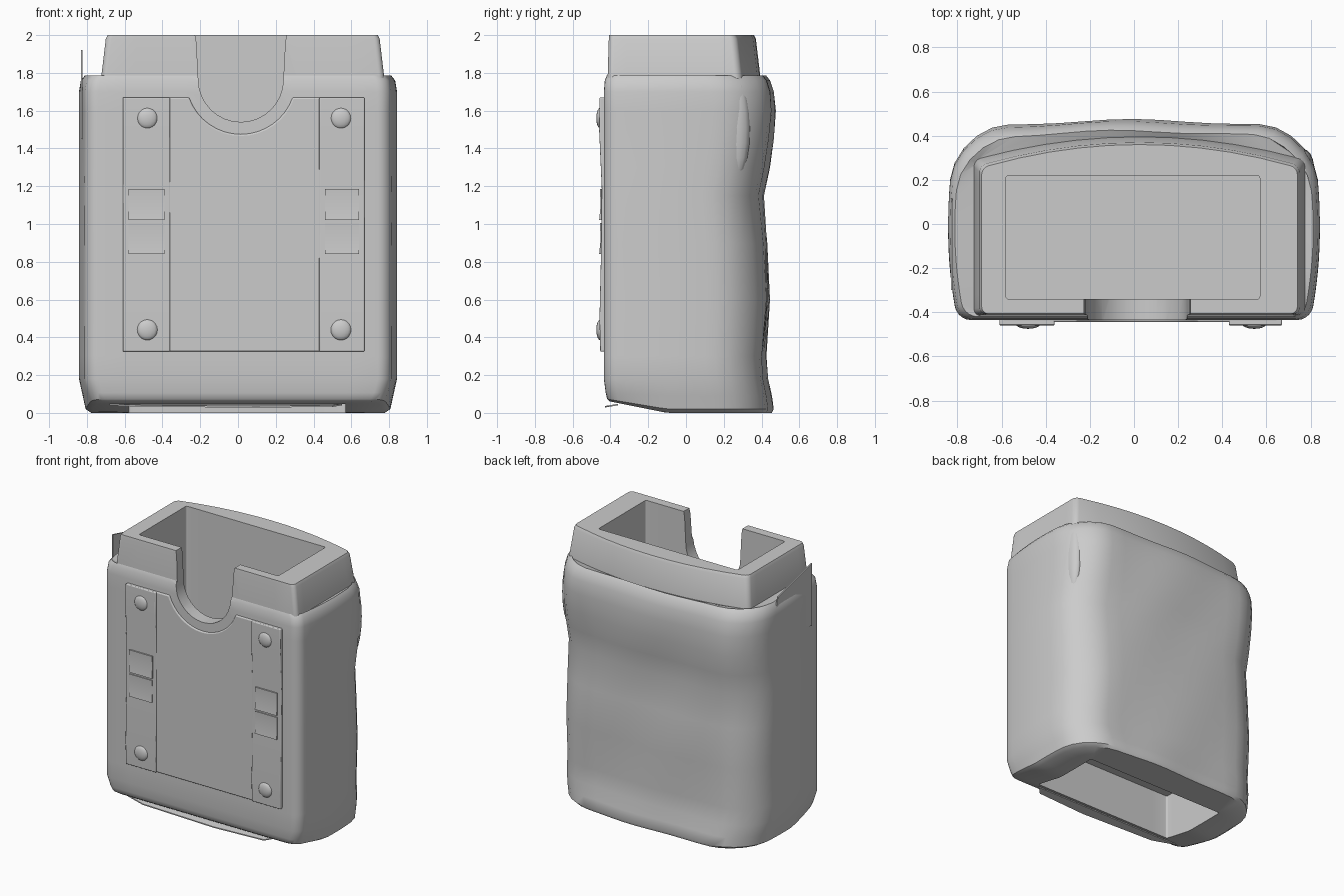
import bpy, bmesh, math
from mathutils import Vector

if "Cube" in bpy.data.objects:
    bpy.data.objects.remove(bpy.data.objects["Cube"], do_unlink=True)

grey = bpy.data.materials.new("plain grey")
grey.use_nodes = True
grey.diffuse_color = (0.6, 0.6, 0.6, 1)
grey.node_tree.nodes["Principled BSDF"].inputs["Base Color"].default_value = grey.diffuse_color


def add_object(name, bm):
    """Turn a bmesh into a grey object."""
    bmesh.ops.recalc_face_normals(bm, faces=bm.faces)
    mesh = bpy.data.meshes.new(name)
    bm.to_mesh(mesh)
    bm.free()
    mesh.materials.append(grey)
    ob = bpy.data.objects.new(name, mesh)
    bpy.context.collection.objects.link(ob)
    return ob


def prism(name, points, offset):
    """Extrude a closed outline by an offset."""
    bm = bmesh.new()
    face = bm.faces.new([bm.verts.new(point) for point in points])
    result = bmesh.ops.extrude_face_region(bm, geom=[face])
    moved = [item for item in result["geom"] if isinstance(item, bmesh.types.BMVert)]
    bmesh.ops.translate(bm, vec=offset, verts=moved)
    return add_object(name, bm)


def soften(ob, width):
    """Round the edges of an object."""
    rounding = ob.modifiers.new("soft edges", "BEVEL")
    rounding.width, rounding.segments = width, 3


def ellipsoid(name, centre, radii):
    bm = bmesh.new()
    bmesh.ops.create_uvsphere(bm, u_segments=16, v_segments=10, radius=1)
    bmesh.ops.scale(bm, vec=radii, verts=bm.verts)
    bmesh.ops.translate(bm, vec=centre, verts=bm.verts)
    return add_object(name, bm)


def arc(centre_x, centre_y, radius, start, end, steps):
    """Points along a circular arc, angles in degrees."""
    angles = [math.radians(start + (end - start) * step / steps) for step in range(steps + 1)]
    return [(centre_x + radius * math.cos(a), centre_y + radius * math.sin(a)) for a in angles]


def ring(z, left, right, front, back, front_radius, back_radius, swell=0, side_swell=0, wave=0, lift=0):
    """Rounded rectangle whose back and sides can swell outwards."""
    corners = []
    for x, y, radius, start in ((right, front, front_radius, -90), (right, back, back_radius, 0),
                                (left, back, back_radius, 90), (left, front, front_radius, 180)):
        centre_x = x - math.copysign(radius, x)
        centre_y = y + radius if y == front else y - radius
        corners.append([Vector(p) for p in arc(centre_x, centre_y, radius, start, start + 90, 5)])
    outline = []
    for index, corner in enumerate(corners):
        following = corners[(index + 1) % len(corners)]
        outline += corner
        outline += [corner[-1].lerp(following[0], step / 10) for step in range(1, 10)]
    points = []
    for x, y in outline:
        across = (2 * x - left - right) / (right - left)
        along = (y - front) / (back - front)
        new_x = x + across * side_swell * (1 - (2 * along - 1) ** 2)
        new_y = y + along ** 2 * (swell * (1 - across ** 2) + wave * math.sin(7 * across + 5 * z))
        rise = lift * max(0, (-0.1 - y) / 0.3)
        points.append((new_x, new_y, z + rise))
    return points


def cavity(z, lift=0):
    return ring(z, -0.58, 0.57, -0.34, 0.22, 0.012, 0.012, lift=lift)


def shell(z, inset, back):
    half_width = 0.8 - inset
    front_lift = max(0, 0.06 - z / 2)
    return ring(z, -half_width, half_width, inset / 2 - 0.435, back, 0.06, 0.23,
                swell=0.04, side_swell=0.042, wave=0.006, lift=front_lift)


def collar(z, taper):
    return ring(z, taper - 0.725, 0.775 - taper, taper / 4 - 0.415, 0.29 - taper, 0.03, 0.03, swell=0.105)


# Pouch: one loft from the deep bottom recess, up the shell and collar, into the cavity
shell_steps = ((0, 0.065, 0.41), (0.02, 0.035, 0.42), (0.09, 0.02, 0.41), (0.18, 0, 0.39),
               (0.3, 0, 0.38), (0.6, 0, 0.4), (0.9, 0, 0.39), (1.15, 0, 0.37), (1.3, 0, 0.4),
               (1.45, 0, 0.42), (1.6, 0, 0.43), (1.7, 0, 0.42), (1.76, 0.01, 0.4), (1.785, 0.03, 0.38))
rings = [cavity(0.38), cavity(0, lift=0.06)]
rings += [shell(*step) for step in shell_steps]
rings += [collar(1.77, 0), collar(1.98, 0.025), collar(2, 0.035)]
rings += [cavity(2), cavity(0.42)]

bm = bmesh.new()
loops = [[bm.verts.new(point) for point in points] for points in rings]
for low, high in zip(loops, loops[1:]):
    for i in range(len(low)):
        j = (i + 1) % len(low)
        bm.faces.new((low[i], low[j], high[j], high[i]))
bm.faces.new(loops[0])
bm.faces.new(loops[-1])
pouch = add_object("pouch_body", bm)

# U-shaped thumb notch cut through the front wall
NOTCH_X, NOTCH_Z, NOTCH_RADIUS = 0.015, 1.765, 0.225
profile = arc(NOTCH_X, NOTCH_Z, NOTCH_RADIUS, 180, 360, 16)
for reach, z in ((0.235, 1.96), (0.26, 2.1)):
    profile.append((NOTCH_X + reach, z))
    profile.insert(0, (NOTCH_X - reach, z))
cutter = prism("notch_cutter", [(x, -0.7, z) for x, z in profile], (0, 0.5, 0))
cutter.hide_render = True
notch = pouch.modifiers.new("notch", "BOOLEAN")
notch.operation, notch.solver, notch.object = "DIFFERENCE", "EXACT", cutter
bpy.context.view_layer.objects.active = pouch
bpy.ops.object.modifier_apply(modifier=notch.name)
bpy.data.objects.remove(cutter, do_unlink=True)

# Raised front panel, scooped out below the notch
LEFT, RIGHT, BOTTOM, TOP = -0.61, 0.67, 0.325, 1.67
profile = [(LEFT, BOTTOM), (RIGHT, BOTTOM), (RIGHT, TOP)]
profile += arc(NOTCH_X, NOTCH_Z, 0.29, -19, -161, 16)
profile.append((LEFT, TOP))
panel = prism("front_panel", [(x, -0.42, z) for x, z in profile], (0, -0.025, 0))
soften(panel, 0.009)

# Straps that dip to two buckle bars, with a stud at each end
strap_profile = [(-0.43, BOTTOM), (-0.454, BOTTOM), (-0.458, 0.5), (-0.45, 0.84),
                 (-0.446, 1.19), (-0.46, 1.5), (-0.458, TOP), (-0.43, TOP)]
for name, start, width, stud_x in (("right", LEFT, 0.25, -0.48), ("left", 0.43, 0.24, 0.545)):
    strap = prism(name + "_strap", [(start, y, z) for y, z in strap_profile], (width, 0, 0))
    soften(strap, 0.006)
    for z in (0.92, 1.1):
        bar = [(-0.44, z - 0.08), (-0.46, z - 0.08), (-0.452, z), (-0.456, z + 0.085), (-0.44, z + 0.085)]
        prism(name + "_buckle_bar", [(start + 0.03, y, height) for y, height in bar],
              (width - 0.06, 0, 0))
    for z in (0.44, 1.56):
        ellipsoid(name + "_stud", (stud_x, -0.454, z), (0.055, 0.021, 0.055))

# Bulge of the folded cover at the upper left back corner
ellipsoid("cover_bulge", (0.765, 0.26, 1.51), (0.05, 0.08, 0.27))

# Loose thin flaps on the right side and under the front edge
side_outline = ((-0.3, 1.45), (-0.3, 1.92), (0.1, 1.82), (0.16, 1.6))
prism("side_flap", [(-0.822, y, z) for y, z in side_outline], (-0.008, 0, 0))
bottom_outline = ((-0.68, -0.36), (-0.5, -0.41), (0.1, -0.43), (0.5, -0.41), (0.55, -0.36))
prism("bottom_flap", [(x, y, 0.1 + y / 6) for x, y in bottom_outline], (0, 0, 0.008))

for ob in bpy.context.collection.objects:
    ob.select_set(ob.type == "MESH" and grey.name in ob.data.materials)
bpy.context.view_layer.objects.active = pouch
bpy.ops.object.shade_smooth_by_angle(angle=math.radians(40))
